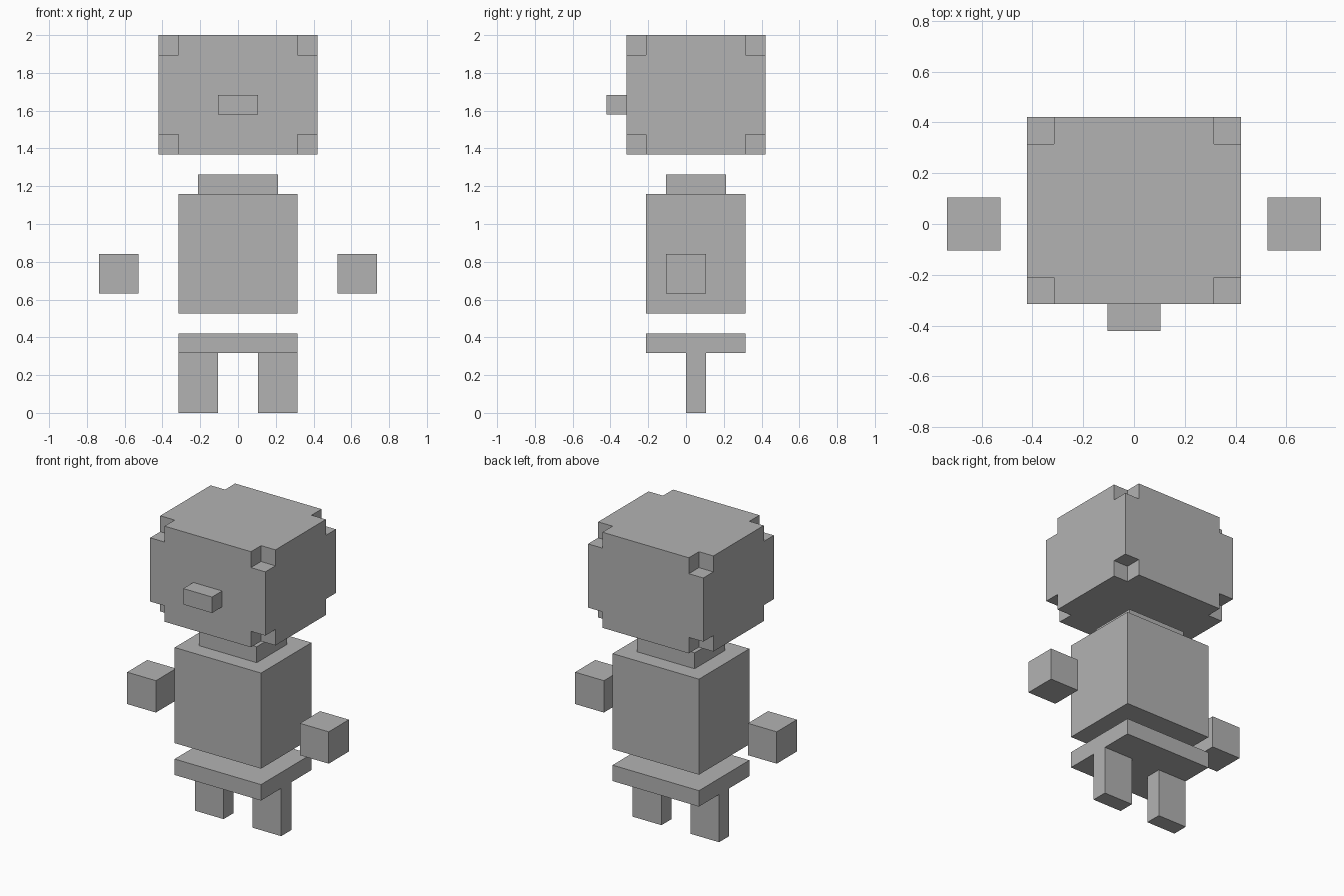
import bpy
import bmesh
from itertools import product
from mathutils import Vector

U = 2 / 19  # one block unit; the figure is 19 blocks tall

old = bpy.data.objects.get("Cube")
if old:
    bpy.data.objects.remove(old, do_unlink=True)

grey = bpy.data.materials.new("plain_grey")
grey.use_nodes = True
tone = (0.45, 0.45, 0.45, 1)
grey.diffuse_color = tone
grey.node_tree.nodes["Principled BSDF"].inputs["Base Color"].default_value = tone


def blocks(name, boxes):
    """Object made of boxes, each given by its low and high corners in blocks."""
    bm = bmesh.new()
    for low, high in boxes:
        low, high = Vector(low) * U, Vector(high) * U
        size, centre = high - low, (low + high) / 2
        for v in bmesh.ops.create_cube(bm, size=1)["verts"]:
            v.co = v.co * size + centre
    mesh = bpy.data.meshes.new(name)
    bm.to_mesh(mesh)
    bm.free()
    mesh.materials.append(grey)
    obj = bpy.data.objects.new(name, mesh)
    bpy.context.collection.objects.link(obj)
    return obj


def pair(name, low, high):
    """A left part and its mirror image on the right."""
    blocks("left_" + name, [(low, high)])
    blocks("right_" + name, [((-high[0], *low[1:]), (-low[0], *high[1:]))])


# Legs, hips, torso, neck and floating hands
pair("leg", (1, 0, 0), (3, 1, 3))
blocks("hips", [((-3, -2, 3), (3, 3, 4))])
blocks("torso", [((-3, -2, 5), (3, 3, 11))])
blocks("neck", [((-2, -1, 11), (2, 2, 12))])
pair("hand", (5, -1, 6), (7, 1, 8))

# Head with one block cut out of each corner
head_low, head_high = (-4, -3, 13), (4, 4, 19)
head = blocks("head", [(head_low, head_high)])
corners = product(*zip(head_low, head_high))
notches = blocks("corner_cutter", [([c - 1 for c in p], [c + 1 for c in p]) for p in corners])
notches.hide_render = True
cut = head.modifiers.new("corner_notches", "BOOLEAN")
cut.operation = "DIFFERENCE"
cut.solver = "EXACT"
cut.object = notches
bpy.context.view_layer.objects.active = head
bpy.ops.object.modifier_apply(modifier=cut.name)
bpy.data.objects.remove(notches, do_unlink=True)

# Nose
blocks("nose", [((-1, -4, 15), (1, -3, 16))])
